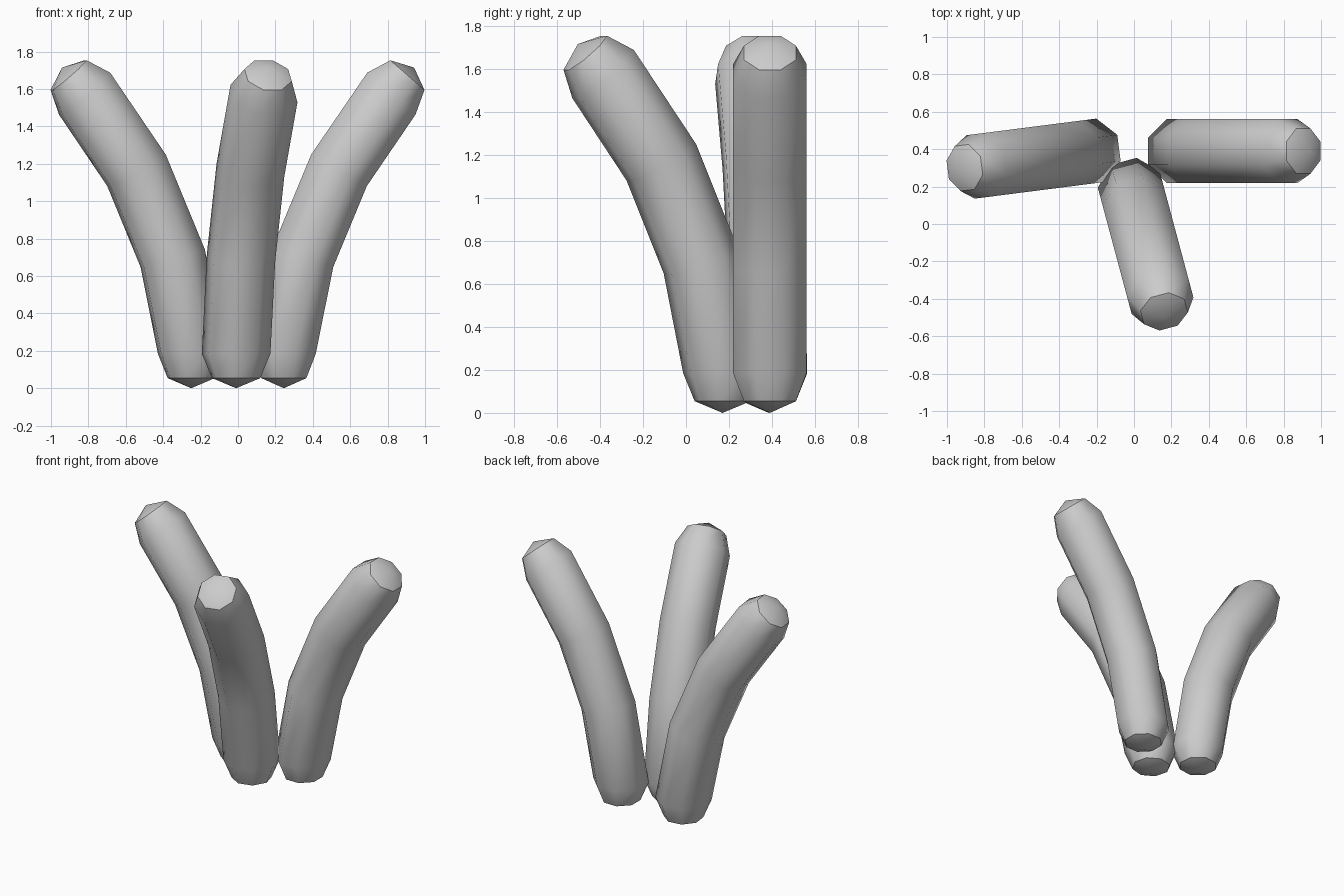
import bpy, bmesh
from math import sin, cos, pi, radians
from mathutils import Vector, Matrix

if "Cube" in bpy.data.objects:
    bpy.data.objects.remove(bpy.data.objects["Cube"])

SIDES, R = 8, 0.185
CAP = R * sin(pi / 4)

# Bent centre line in the local XZ plane: sideways offset, height, tilt (degrees)
PATH = [(0.0, 0.185, 0), (0.10, 0.695, 16), (0.295, 1.165, 29.5), (0.575, 1.575, 41)]


def stalk(name, x, y, heading):
    """Eight-sided capsule bent outward along PATH, leaning towards heading."""
    bm = bmesh.new()

    def ring(px, pz, tilt, radius, shift):
        a = radians(tilt)
        out, axis = Vector((cos(a), 0, -sin(a))), Vector((sin(a), 0, cos(a)))
        centre = Vector((px, 0, pz)) + axis * shift
        verts = []
        for i in range(SIDES):
            t = 2 * pi * (i + 0.5) / SIDES
            verts.append(bm.verts.new(centre + out * radius * cos(t)
                                      + Vector((0, radius * sin(t), 0))))
        return verts

    # Body rings with one smaller ring at each rounded end
    rings = [ring(*PATH[0], CAP, -CAP)]
    rings += [ring(*p, R, 0) for p in PATH]
    rings.append(ring(*PATH[-1], CAP, CAP))
    for a, b in zip(rings, rings[1:]):
        for i in range(SIDES):
            j = (i + 1) % SIDES
            bm.faces.new((a[i], a[j], b[j], b[i]))

    # Shallow pointed end caps
    px, pz, tilt = PATH[-1]
    t = radians(tilt)
    bottom = bm.verts.new((0, 0, 0))
    top = bm.verts.new((px + R * sin(t), 0, pz + R * cos(t)))
    for i in range(SIDES):
        j = (i + 1) % SIDES
        bm.faces.new((bottom, rings[0][j], rings[0][i]))
        bm.faces.new((top, rings[-1][i], rings[-1][j]))

    # Smooth body, crisp cap rims
    for f in bm.faces:
        f.smooth = True
    for r in (rings[0], rings[-1]):
        for i in range(SIDES):
            bm.edges.get((r[i], r[(i + 1) % SIDES])).smooth = False
    bmesh.ops.recalc_face_normals(bm, faces=bm.faces)
    bm.transform(Matrix.Translation((x, y, 0)) @ Matrix.Rotation(radians(heading), 4, 'Z'))

    mesh = bpy.data.meshes.new(name)
    bm.to_mesh(mesh)
    bm.free()
    bpy.context.collection.objects.link(bpy.data.objects.new(name, mesh))


# Three stalks spreading from the base
stalk("right_stalk", 0.245, 0.39, 0)
stalk("left_stalk", -0.25, 0.385, 187.3)
stalk("front_stalk", -0.01, 0.17, -75)
